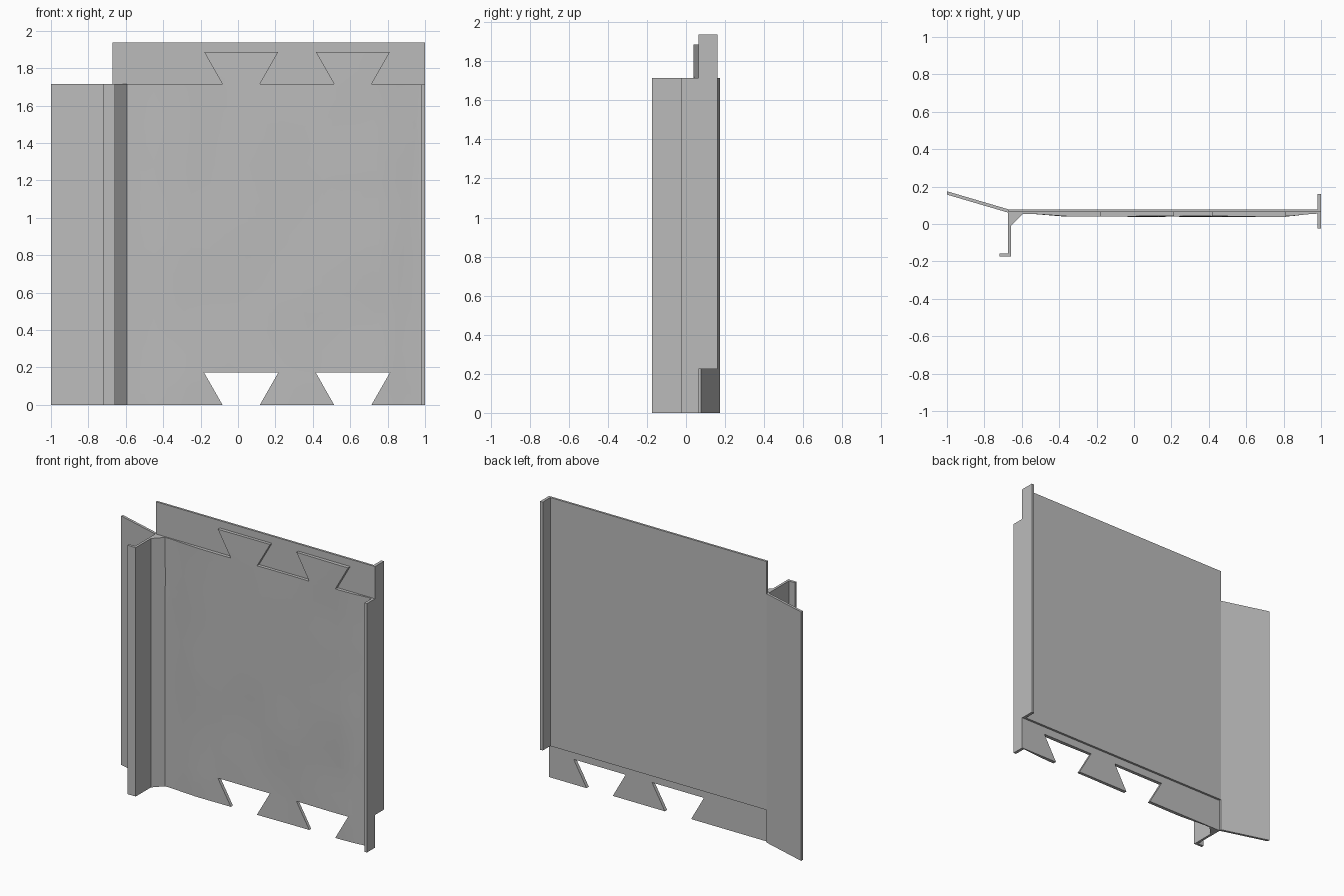
import bpy, bmesh
from mathutils import Vector, noise

cube = bpy.data.objects.get("Cube")
if cube:
    bpy.data.objects.remove(cube, do_unlink=True)

# One plain grey for the whole panel
grey = bpy.data.materials.new("plain grey")
grey.use_nodes = True
grey.diffuse_color = (0.5, 0.5, 0.5, 1)
grey.node_tree.nodes["Principled BSDF"].inputs["Base Color"].default_value = (0.5, 0.5, 0.5, 1)

LOW, MID, HIGH = 0.225, 1.715, 1.937   # back plate foot, front layer top, back plate top
PLATE_F, PLATE_B = 0.063, 0.078        # back plate faces
LEFT, RIGHT = -0.67, 0.98


def finish(bm, name):
    bmesh.ops.recalc_face_normals(bm, faces=bm.faces)
    mesh = bpy.data.meshes.new(name)
    bm.to_mesh(mesh)
    bm.free()
    mesh.materials.append(grey)
    obj = bpy.data.objects.new(name, mesh)
    bpy.context.collection.objects.link(obj)
    return obj


def prism(points, offset):
    """Extrude a closed outline by an offset vector."""
    bm = bmesh.new()
    face = bm.faces.new([bm.verts.new(p) for p in points])
    ext = bmesh.ops.extrude_face_region(bm, geom=[face])
    verts = [g for g in ext["geom"] if isinstance(g, bmesh.types.BMVert)]
    bmesh.ops.translate(bm, verts=verts, vec=offset)
    return bm


def upright(name, outline, z0, z1):
    """Plan outline raised between two heights."""
    return finish(prism([(x, y, z0) for x, y in outline], (0, 0, z1 - z0)), name)


def box(name, x0, x1, y0, y1, z0, z1):
    return upright(name, [(x0, y0), (x1, y0), (x1, y1), (x0, y1)], z0, z1)


# Back plate, raised above the front layer
box("back_plate", LEFT, RIGHT, PLATE_F, PLATE_B, LOW, HIGH)

# Edge flange on the left side, stepped like the two layers
box("edge_flange_back", RIGHT, 1.0, PLATE_F, 0.16, LOW, HIGH)
box("edge_flange_front", RIGHT, 1.0, -0.024, PLATE_F, 0, MID)

# Angled wing
upright("side_wing", [(LEFT, PLATE_F - 0.003), (LEFT, PLATE_B), (-1.0, 0.175), (-1.0, 0.157)], 0, MID)

# Hooked rib with a chamfered root
upright("hooked_rib", [(-0.585, PLATE_F), (-0.657, -0.01), (-0.657, -0.175), (-0.72, -0.175),
                       (-0.72, -0.157), (-0.674, -0.157), (-0.674, PLATE_F)], 0, MID)

# Front layer outline: dovetail slots below, matching tabs above
def dovetail(cx, z):
    return [(cx - 0.1, z), (cx - 0.198, z + 0.172), (cx + 0.198, z + 0.172), (cx + 0.1, z)]


centres = (0.017, 0.614)
bottom = [p for c in centres for p in dovetail(c, 0)]
top = [p for c in centres for p in dovetail(c, MID)]
outline = [(LEFT, 0)] + bottom + [(RIGHT, 0), (RIGHT, MID)] + top[::-1] + [(LEFT, MID)]
bm = prism([(x, 0.055, z) for x, z in outline], (0, PLATE_F - 0.055, 0))
bmesh.ops.triangulate(bm, faces=bm.faces)

# Cut the layer into a grid so its front can undulate
for axis, start, count in ((Vector((1, 0, 0)), -0.55, 16), (Vector((0, 0, 1)), 0.09, 19)):
    for i in range(count):
        bmesh.ops.bisect_plane(bm, geom=bm.verts[:] + bm.edges[:] + bm.faces[:],
                               plane_co=axis * (start + i * 0.1), plane_no=axis)


def ramp(t):
    t = min(max(t, 0), 1)
    return t * t * (3 - 2 * t)


for v in bm.verts:
    if v.co.y < 0.059:
        rise = ramp((v.co.x + 0.58) / 0.25) * ramp((RIGHT - v.co.x) / 0.2)
        wave = noise.noise(Vector((v.co.x * 3, 0.5, v.co.z * 3)))
        v.co.y -= rise * (0.015 + 0.004 * wave)

layer = finish(bm, "dovetailed_front_layer")
bpy.ops.object.select_all(action="DESELECT")
layer.select_set(True)
bpy.context.view_layer.objects.active = layer
bpy.ops.object.shade_smooth_by_angle(angle=0.6)
